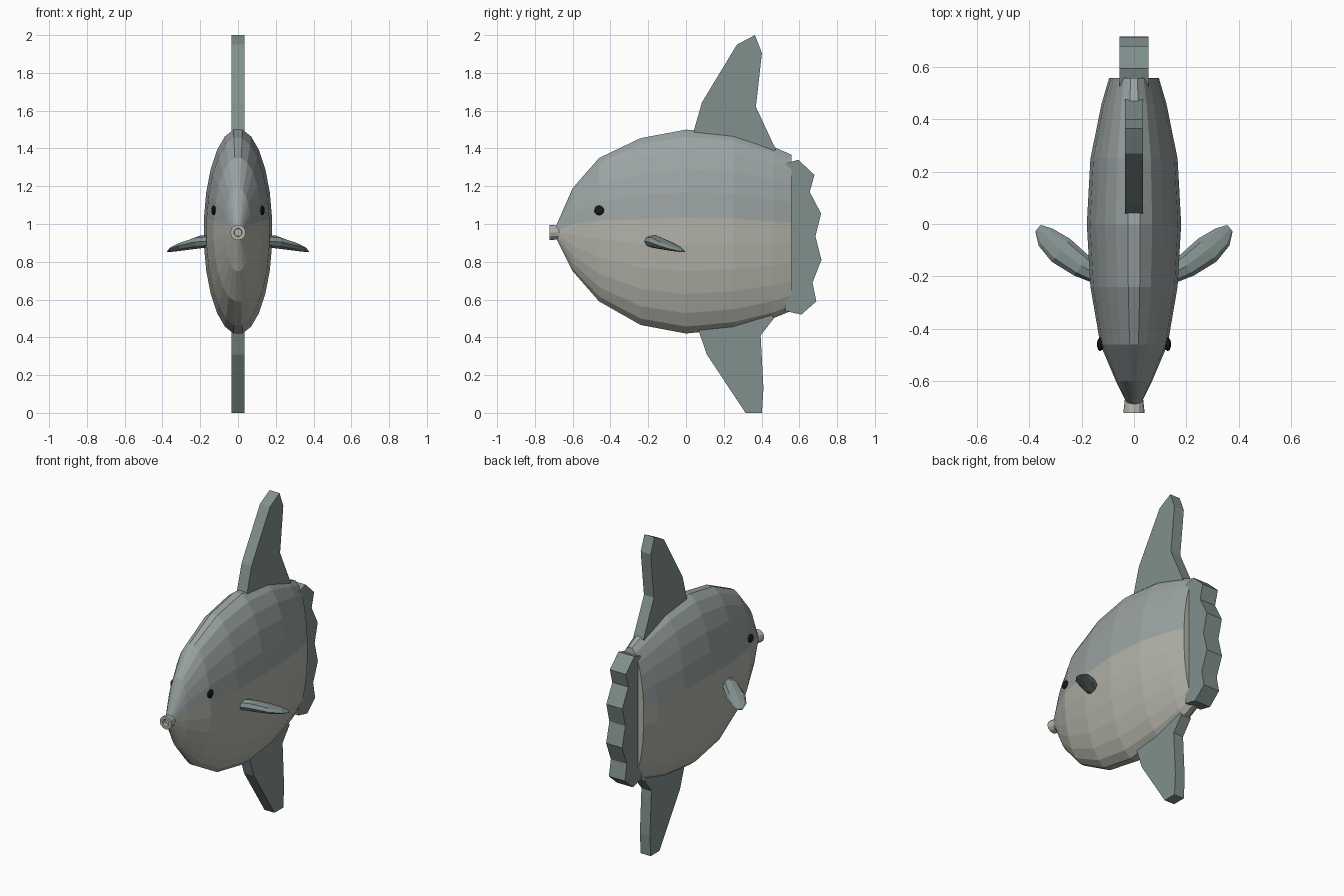
import bpy, bmesh
from math import sin, cos, pi
from mathutils import Vector

if "Cube" in bpy.data.objects:
    bpy.data.objects.remove(bpy.data.objects["Cube"])


def material(name, rgb):
    m = bpy.data.materials.new(name)
    m.diffuse_color = (*rgb, 1)
    m.use_nodes = True
    m.node_tree.nodes["Principled BSDF"].inputs["Base Color"].default_value = m.diffuse_color
    return m


BACK = material("back_grey", (0.33, 0.37, 0.37))
BELLY = material("belly_cream", (0.45, 0.45, 0.40))
FIN = material("fin_grey", (0.22, 0.28, 0.27))
DARK = material("eye_black", (0.01, 0.01, 0.01))


def finish(name, bm, *mats):
    bmesh.ops.recalc_face_normals(bm, faces=bm.faces)
    mesh = bpy.data.meshes.new(name)
    bm.to_mesh(mesh)
    bm.free()
    for m in mats:
        mesh.materials.append(m)
    obj = bpy.data.objects.new(name, mesh)
    bpy.context.collection.objects.link(obj)
    return obj


def loft(rings, cap=True):
    """Skin a list of point rings into a closed tube."""
    bm = bmesh.new()
    loops = [[bm.verts.new(p) for p in ring] for ring in rings]
    n = len(loops[0])
    for a, b in zip(loops, loops[1:]):
        for i in range(n):
            j = (i + 1) % n
            bm.faces.new((a[i], a[j], b[j], b[i]))
    if cap:
        bm.faces.new(loops[0])
        bm.faces.new(loops[-1])
    return bm


def ellipse(center, u, v, n, offset=0.0):
    return [Vector(center) + Vector(u) * cos(2 * pi * (i + offset) / n)
            + Vector(v) * sin(2 * pi * (i + offset) / n) for i in range(n)]


def plate(name, outline, half):
    """Flat fin: a y-z outline with thickness along x."""
    return finish(name, loft([[(x, y, z) for y, z in outline] for x in (-half, half)]), FIN)


# Body: y, top z, bottom z, half width
stations = [(-0.69, 0.985, 0.93, 0.025), (-0.60, 1.19, 0.75, 0.07),
            (-0.46, 1.35, 0.59, 0.13), (-0.24, 1.455, 0.465, 0.168),
            (0.0, 1.5, 0.42, 0.182), (0.25, 1.475, 0.445, 0.168),
            (0.46, 1.41, 0.50, 0.125), (0.558, 1.367, 0.54, 0.096)]
SIDES = 24
bm = loft([ellipse((0, y, (t + b) / 2), (w, 0, 0), (0, 0, (t - b) / 2 * 1.008), SIDES, 0.5)
           for y, t, b, w in stations])
for f in bm.faces:
    c = f.calc_center_median()
    f.material_index = 0 if c.z > 1.035 or (c.z > 0.995 and c.y < -0.6) else 1
finish("body", bm, BACK, BELLY)

# Upright fins and scalloped tail rim
plate("dorsal_fin", [(0.03, 1.44), (0.04, 1.49), (0.085, 1.645), (0.27, 1.95), (0.365, 2.0),
                     (0.402, 1.905), (0.37, 1.62), (0.475, 1.395), (0.44, 1.36)], 0.035)
plate("anal_fin", [(0.055, 0.47), (0.11, 0.31), (0.315, 0.0), (0.402, 0.0), (0.41, 0.13),
                   (0.395, 0.41), (0.465, 0.50), (0.44, 0.54)], 0.035)
plate("tail_rim", [(0.525, 1.32), (0.595, 1.34), (0.68, 1.26), (0.655, 1.17), (0.715, 1.055),
                   (0.685, 0.935), (0.717, 0.81), (0.67, 0.69), (0.69, 0.59), (0.61, 0.52),
                   (0.525, 0.54)], 0.056)

# Mouth: short tube with a recessed opening
finish("mouth", loft([ellipse((0, y, 0.955), (r, 0, 0), (0, 0, r), 12)
                      for y, r in [(-0.64, 0.032), (-0.68, 0.036), (-0.722, 0.041),
                                   (-0.722, 0.022), (-0.70, 0.02)]]), BELLY)

for side, s in (("left", 1), ("right", -1)):
    # Eye: small flattened ball
    bm = bmesh.new()
    bmesh.ops.create_uvsphere(bm, u_segments=10, v_segments=6, radius=0.026)
    bmesh.ops.scale(bm, vec=(0.5, 1, 1), verts=bm.verts)
    bmesh.ops.translate(bm, vec=(s * 0.129, -0.46, 1.072), verts=bm.verts)
    finish(side + "_eye", bm, DARK)

    # Pectoral fin: swept paddle; x, y, z, half width, half thickness
    paddle = [(0.13, -0.20, 0.91, 0.035, 0.03), (0.20, -0.16, 0.905, 0.047, 0.034),
              (0.28, -0.10, 0.885, 0.056, 0.024), (0.338, -0.05, 0.868, 0.042, 0.014),
              (0.367, -0.016, 0.855, 0.016, 0.004)]
    finish(side + "_pectoral_fin",
           loft([ellipse((s * x, y, z), (s * 0.63 * w, -0.78 * w, 0), (0, 0, t), 8)
                 for x, y, z, w, t in paddle]), FIN)
